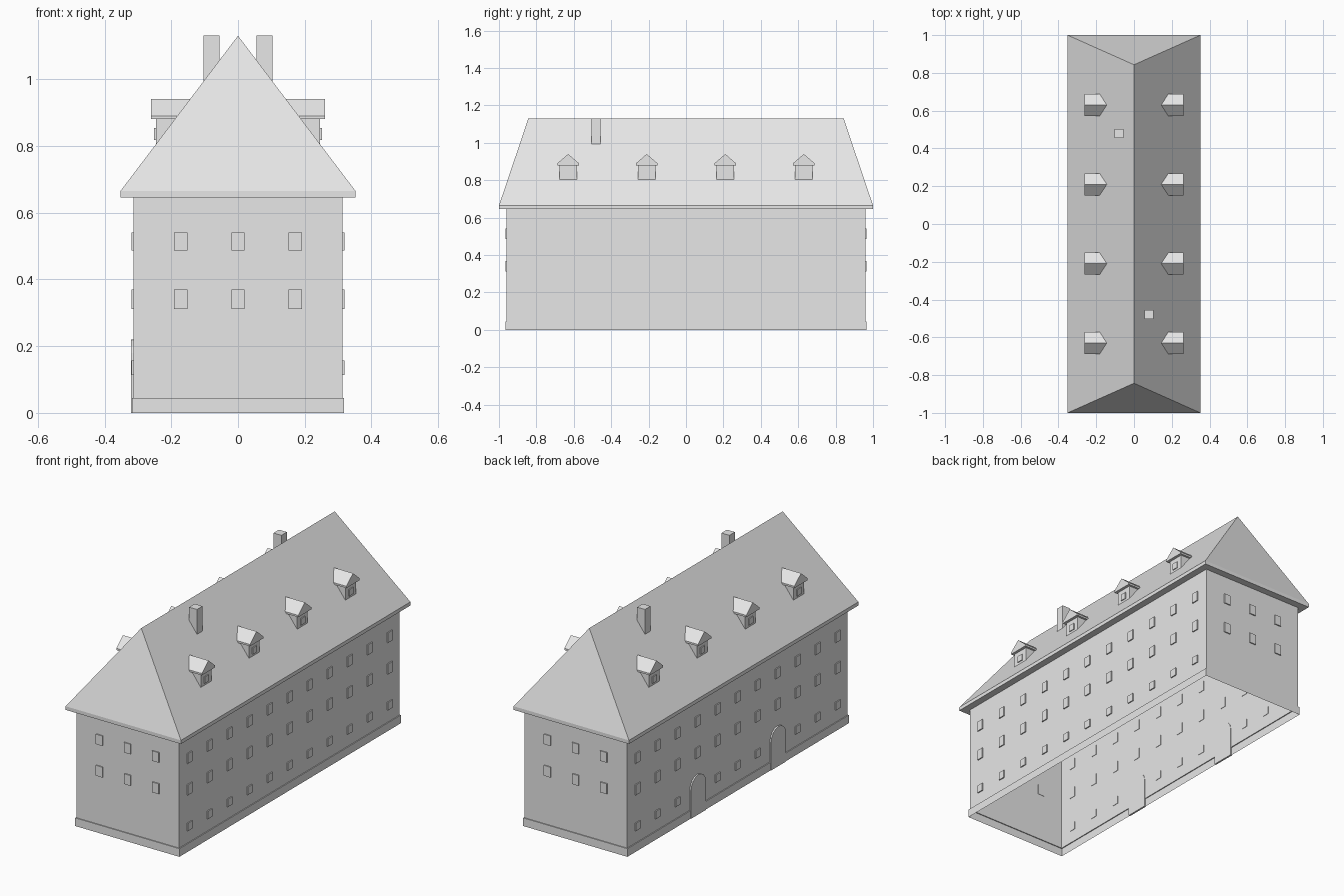
import bpy, bmesh, math

cube = bpy.data.objects.get("Cube")
if cube:
    bpy.data.objects.remove(cube, do_unlink=True)

grey = bpy.data.materials.new("light grey")
grey.use_nodes = True
COLOUR = (0.8, 0.8, 0.8, 1)
grey.diffuse_color = COLOUR
grey.node_tree.nodes["Principled BSDF"].inputs["Base Color"].default_value = COLOUR

# Main dimensions
WALL_X, WALL_Y, WALL_TOP = 0.313, 0.96, 0.645
EAVE_X, EAVE_Y, EAVE_Z = 0.352, 1.0, 0.665
RIDGE_Y, RIDGE_Z = 0.843, 1.13
SLOTS = 11
STEP = 2 * WALL_Y / SLOTS
ROWS = {"lower": (0.114, 0.157), "middle": (0.312, 0.369), "upper": (0.486, 0.541)}


def finish(name, bm):
    bmesh.ops.recalc_face_normals(bm, faces=bm.faces)
    mesh = bpy.data.meshes.new(name)
    bm.to_mesh(mesh)
    bm.free()
    mesh.materials.append(grey)
    obj = bpy.data.objects.new(name, mesh)
    bpy.context.collection.objects.link(obj)
    return obj


def box(name, x, y, z):
    """Box from (min, max) pairs."""
    bm = bmesh.new()
    bmesh.ops.create_cube(bm, size=1)
    for v in bm.verts:
        v.co = [r[0] if c < 0 else r[1] for c, r in zip(v.co, (x, y, z))]
    return finish(name, bm)


def loft(name, rings):
    """Open rectangular shell through (half x, half y, z) rings."""
    bm = bmesh.new()
    loops = [[bm.verts.new((sx * x, sy * y, z))
              for sx, sy in ((-1, -1), (1, -1), (1, 1), (-1, 1))]
             for x, y, z in rings]
    for low, high in zip(loops, loops[1:]):
        for i in range(4):
            j = (i + 1) % 4
            bm.faces.new((low[i], low[j], high[j], high[i]))
    return finish(name, bm)


def extrude_x(name, profile, x0, x1):
    """Solid prism of a (y, z) profile between two x positions."""
    bm = bmesh.new()
    face = bm.faces.new([bm.verts.new((x0, y, z)) for y, z in profile])
    out = bmesh.ops.extrude_face_region(bm, geom=[face])["geom"]
    for v in out:
        if isinstance(v, bmesh.types.BMVert):
            v.co.x = x1
    return finish(name, bm)


def span(a, b):
    return (min(a, b), max(a, b))


# Walls and plinth, open underneath
loft("walls", [(WALL_X, WALL_Y, 0.045), (WALL_X, WALL_Y, WALL_TOP)])
loft("plinth", [(0.318, 0.965, 0), (0.318, 0.965, 0.045), (WALL_X, WALL_Y, 0.045)])

# Hipped roof with an eaves band
bm = bmesh.new()
corners = ((-1, -1), (1, -1), (1, 1), (-1, 1))
base = [bm.verts.new((sx * EAVE_X, sy * EAVE_Y, WALL_TOP)) for sx, sy in corners]
eave = [bm.verts.new((sx * EAVE_X, sy * EAVE_Y, EAVE_Z)) for sx, sy in corners]
front, back = [bm.verts.new((0, s * RIDGE_Y, RIDGE_Z)) for s in (-1, 1)]
bm.faces.new(base)
for i in range(4):
    j = (i + 1) % 4
    bm.faces.new((base[i], base[j], eave[j], eave[i]))
bm.faces.new((eave[0], eave[1], front))
bm.faces.new((eave[1], eave[2], back, front))
bm.faces.new((eave[2], eave[3], back))
bm.faces.new((eave[3], eave[0], front, back))
finish("hipped_roof", bm)

# Long side windows; arched doors replace two lower windows on one side
for side, label in ((1, "left"), (-1, "right")):
    depth = span(side * (WALL_X - 0.002), side * (WALL_X + 0.006))
    for row, z in ROWS.items():
        for i in range(SLOTS):
            y = (i - SLOTS // 2) * STEP
            if side < 0 and row == "lower" and i in (3, 7):
                arch = [(y + 0.065 * math.cos(a), 0.155 + 0.065 * math.sin(a))
                        for a in (math.pi * k / 8 for k in range(9))]
                extrude_x(f"arched_door_{i}", [(y - 0.065, 0), (y + 0.065, 0)] + arch,
                          -WALL_X + 0.002, -0.321)
            else:
                box(f"{label}_{row}_window_{i}", depth, (y - 0.02, y + 0.02), z)

# End windows
for end, label in ((-1, "front"), (1, "back")):
    depth = span(end * (WALL_Y - 0.002), end * (WALL_Y + 0.006))
    for row in ("middle", "upper"):
        for i in (-1, 0, 1):
            x = i * 0.172
            box(f"{label}_{row}_window_{i + 1}", (x - 0.02, x + 0.02), depth, ROWS[row])

# Dormers on both slopes
for side, label in ((1, "left"), (-1, "right")):
    for i in range(4):
        y = (i - 1.5) * 0.42
        box(f"{label}_dormer_body_{i}", span(side * 0.17, side * 0.246),
            (y - 0.046, y + 0.046), (0.805, 0.886))
        extrude_x(f"{label}_dormer_roof_{i}",
                  [(y - 0.058, 0.88), (y + 0.058, 0.88), (y + 0.058, 0.89),
                   (y, 0.94), (y - 0.058, 0.89)], side * 0.14, side * 0.261)
        box(f"{label}_dormer_window_{i}", span(side * 0.24, side * 0.251),
            (y - 0.018, y + 0.018), (0.817, 0.853))

# Chimneys, one on each slope
for side, label in ((1, "left"), (-1, "right")):
    x, y = side * 0.079, -side * 0.48
    box(f"{label}_chimney", (x - 0.024, x + 0.024), (y - 0.024, y + 0.024), (0.98, 1.131))
